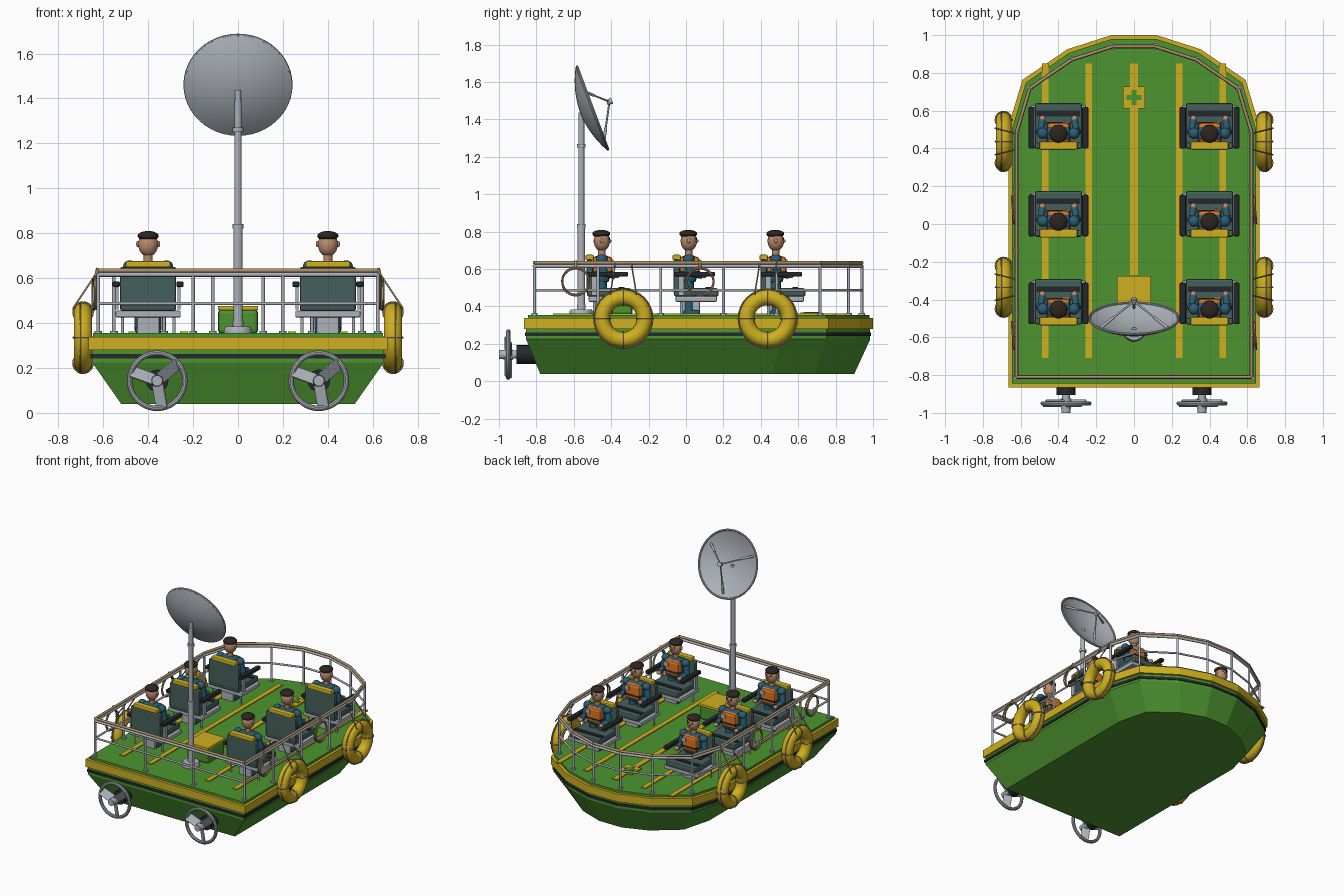
import bpy, bmesh, math
from mathutils import Matrix, Vector

if "Cube" in bpy.data.objects:
    bpy.data.objects.remove(bpy.data.objects["Cube"])


def material(name, r, g, b):
    m = bpy.data.materials.new(name)
    m.diffuse_color = (r, g, b, 1)
    m.use_nodes = True
    m.node_tree.nodes["Principled BSDF"].inputs["Base Color"].default_value = m.diffuse_color
    return m


GREEN = material("hull_green", .075, .30, .03)
YELLOW = material("safety_yellow", .62, .43, .015)
GREY = material("metal_grey", .42, .45, .49)
BLACK = material("rubber_black", .018, .022, .024)
SEAT = material("seat_green", .06, .115, .105)
ORANGE = material("vest_orange", .75, .18, .015)
BLUE = material("clothes_blue", .025, .11, .17)
SKIN = material("skin", .50, .26, .155)
ROPE = material("rope_tan", .40, .28, .14)
HAIR = material("hair_brown", .027, .018, .014)


def finish(bm, name, mat, smooth=True):
    bmesh.ops.recalc_face_normals(bm, faces=bm.faces)
    me = bpy.data.meshes.new(name)
    bm.to_mesh(me)
    bm.free()
    me.materials.append(mat)
    if smooth:
        me.shade_smooth()
        me.set_sharp_from_angle(angle=math.radians(35))
    ob = bpy.data.objects.new(name, me)
    bpy.context.collection.objects.link(ob)
    return ob


def box(name, c, s, mat, bevel=0, rot=None):
    bm = bmesh.new()
    bmesh.ops.create_cube(bm, size=1, matrix=Matrix.Diagonal((*s, 1)))
    if bevel:
        bmesh.ops.bevel(bm, geom=bm.edges[:], offset=bevel, segments=2, affect='EDGES', profile=.5)
    bm.transform(Matrix.Translation(c) @ (rot or Matrix()))
    return finish(bm, name, mat, False)


def tube(name, pts, r, mat, closed=False, r2=None, seg=12):
    bm = bmesh.new()
    pts = [Vector(p) for p in pts]
    ends = pts[1:] + pts[:1] if closed else pts[1:]
    for a, b in zip(pts, ends):
        d = b - a
        m = Matrix.Translation((a + b) / 2) @ d.to_track_quat('Z', 'Y').to_matrix().to_4x4()
        bmesh.ops.create_cone(bm, cap_ends=True, segments=seg, radius1=r,
                              radius2=r if r2 is None else r2, depth=d.length, matrix=m)
    return finish(bm, name, mat)


def ball(name, c, s, mat):
    bm = bmesh.new()
    bmesh.ops.create_uvsphere(bm, u_segments=18, v_segments=12, radius=1,
                              matrix=Matrix.Translation(c) @ Matrix.Diagonal((*s, 1)))
    return finish(bm, name, mat)


def lathe(name, c, axis, profile, mat, seg=32, loop=False):
    """Revolve (radius, height) points around an axis."""
    bm = bmesh.new()
    rings = [[bm.verts.new((r * math.cos(2 * math.pi * i / seg), r * math.sin(2 * math.pi * i / seg), h))
              for i in range(seg)] for r, h in profile]
    for a, b in zip(rings, rings[1:] + (rings[:1] if loop else [])):
        for i in range(seg):
            j = (i + 1) % seg
            bm.faces.new((a[i], a[j], b[j], b[i]))
    bm.transform(Matrix.Translation(c) @ Vector(axis).to_track_quat('Z', 'Y').to_matrix().to_4x4())
    return finish(bm, name, mat)


def torus(name, c, axis, R, r, mat, seg=32, sides=10):
    angs = [2 * math.pi * k / sides for k in range(sides)]
    return lathe(name, c, axis, [(R + r * math.cos(t), r * math.sin(t)) for t in angs], mat, seg, True)


def outline(w, yb, yf):
    """Boat plan shape: square stern and faceted bow."""
    half = [(1, 0), (1, .74), (.888, .873), (.53, .96), (.18, 1)]
    half = [(x * w, yb + y * (yf - yb)) for x, y in half]
    return half + [(-x, y) for x, y in reversed(half)]


def loft(name, layers, mat):
    """Stack of plan outlines: (z, half width, stern y, bow y)."""
    bm = bmesh.new()
    rings = [[bm.verts.new((x, y, z)) for x, y in outline(w, yb, yf)] for z, w, yb, yf in layers]
    for a, b in zip(rings, rings[1:]):
        for i in range(len(a)):
            j = (i + 1) % len(a)
            bm.faces.new((a[i], a[j], b[j], b[i]))
    bm.faces.new(rings[0])
    bm.faces.new(rings[-1])
    return finish(bm, name, mat, False)


# Hull and deck
loft("lower_hull", [(.04, .52, -.78, .90), (.225, .65, -.855, .985), (.285, .65, -.855, .985)], GREEN)
loft("rubber_strip", [(.242, .657, -.86, .99), (.262, .657, -.86, .99)], BLACK)
loft("yellow_gunwale", [(.28, .665, -.865, 1.0), (.338, .665, -.865, 1.0)], YELLOW)
loft("deck", [(.33, .645, -.845, .98), (.355, .645, -.845, .98)], GREEN)

# Deck stripes, first aid hatch and locker
for x in (-.47, -.24, .24, .47):
    box("deck_stripe", (x, .07, .357), (.036, 1.56, .009), YELLOW)
box("deck_stripe", (0, .29, .357), (.042, 1.12, .009), YELLOW)
box("hatch_plate", (0, .67, .363), (.115, .115, .009), YELLOW)
box("hatch_cross", (0, .67, .367), (.08, .028, .009), GREEN)
box("hatch_cross", (0, .67, .367), (.028, .08, .009), GREEN)
box("locker", (0, -.385, .407), (.18, .20, .11), GREEN, .018)
box("locker_lid", (0, -.38, .467), (.18, .21, .02), YELLOW, .004)

# Railing
plan = outline(.622, -.81, .94)
for z, r, m in ((.487, .007, GREY), (.616, .010, GREY), (.634, .009, ROPE)):
    tube("rail", [(x, y, z) for x, y in plan], r, m, True)
posts = plan + [(s * .622, y) for s in (-1, 1) for y in (-.47, -.135, .2)] + [(-.2, -.81), (.2, -.81)]
for x, y in posts:
    tube("rail_post", [(x, y, .35), (x, y, .62)], .008, GREY)
    lathe("post_foot", (x, y, .355), (0, 0, 1), [(0.001, .01), (.017, .01), (.017, 0)], GREY, 12)

# Lifebuoys and rope coils
for s in (-1, 1):
    for y in (-.335, .437):
        x, z, R = s * .69, .335, .114
        torus("lifebuoy", (x, y, z), (1, 0, 0), R, .042, YELLOW, 40, 14)
        for k in range(4):
            a = k * math.pi / 2
            ca, sa = math.cos(a), math.sin(a)
            torus("buoy_band", (x, y + R * ca, z + R * sa), (0, -sa, ca), .043, .005, ROPE, 20, 6)
        torus("buoy_rope", (x + s * .012, y, z), (1, 0, 0), .157, .004, ROPE, 32, 6)
        for d in (-.07, .07):
            tube("buoy_tie", [(s * .622, y + d * .6, .634), (s * .735, y + d, .465)], .004, ROPE)
    for y in (-.59, .075):
        for k in range(2):
            torus("rope_coil", (s * (.632 + .01 * k), y, .535 - .004 * k), (1, .08 * k, 0), .072, .0055, ROPE, 32, 6)
        tube("coil_tie", [(s * .635, y, .60), (s * .625, y, .645)], .007, ROPE)

# Mast
lathe("mast_base", (0, -.56, .355), (0, 0, 1), [(.001, .03), (.055, .03), (.062, .02), (.062, 0)], GREY)
tube("mast_lower", [(0, -.56, .36), (0, -.56, .83)], .021, GREY, seg=20)
tube("mast_upper", [(0, -.56, .83), (0, -.56, 1.39)], .016, GREY, seg=20)
for z in (.40, .83, 1.26):
    tube("mast_collar", [(0, -.56, z - .01), (0, -.56, z + .01)], .024, GREY, seg=20)

# Satellite dish: a shallow bowl tilted upward, with a three-legged feed
n = Vector((0, .936, .351))
up = Vector((0, -.351, .936))
side = Vector((1, 0, 0))
dish = Vector((0, -.5, 1.461))
R, depth = .236, .062
radii = [.001] + [R * k / 8 for k in range(1, 9)]
inner = [(r, -depth * (1 - (r / R) ** 2)) for r in radii]
outer = [(r, h - .008) for r, h in reversed(inner)]
lathe("dish", dish, n, inner + outer, GREY, 48)
torus("dish_rim", dish, n, R, .007, GREY, 48, 8)
feed = dish + n * .097
for deg in (60, 180, 300):
    a = math.radians(deg)
    radial = side * math.sin(a) + up * math.cos(a)
    foot = dish + radial * .205 - n * .015
    tube("feed_strut", [foot, feed], .005, GREY)
    tube("strut_sleeve", [foot, foot.lerp(feed, .4)], .008, GREY)
tube("feed_horn", [feed - n * .015, feed + n * .015], .013, GREY, r2=.018)
tube("dish_bracket", [(0, -.56, 1.37), dish - n * .065], .014, GREY)

# Propellers in guard rings
for s in (-1, 1):
    x, y, z = s * .36, -.95, .143
    tube("motor", [(x, -.78, z), (x, -.905, z)], .05, BLACK, seg=20)
    tube("propeller_shaft", [(x, -.90, z), (x, -.975, z)], .022, GREY, seg=16)
    tube("propeller_hub", [(x, -.925, z), (x, -1.0, z)], .028, GREY, r2=.024, seg=16)
    torus("guard_ring", (x, y, z), (0, 1, 0), .123, .012, GREY, 40)
    for k in range(3):
        rot = (Matrix.Rotation(math.radians(120 * k + 50), 4, 'Y') @ Matrix.Translation((0, 0, .07))
               @ Matrix.Rotation(math.radians(35), 4, 'Z'))
        box("propeller_blade", (x, y, z), (.06, .009, .105), GREY, .003, rot)


def chair(x, y):
    box("seat_base", (x, y + .01, .44), (.29, .22, .03), GREY, .006)
    box("seat_pedestal", (x, y - .02, .39), (.10, .10, .08), GREY, .006)
    box("seat_cushion", (x, y + .01, .475), (.25, .24, .045), SEAT, .012)
    box("lap_belt", (x, y + .075, .499), (.23, .03, .008), BLACK)
    box("backrest", (x, y - .095, .56), (.25, .035, .18), SEAT, .01)
    box("headrest", (x, y - .095, .662), (.20, .045, .03), YELLOW, .008)
    for s in (-1, 1):
        box("armrest", (x + s * .142, y, .573), (.032, .22, .025), BLACK, .006)
        box("armrest_post", (x + s * .138, y - .07, .515), (.014, .03, .11), GREY)
        tube("chair_leg", [(x + s * .115, y - .07, .355), (x + s * .115, y - .07, .43)], .007, GREY)


def passenger(x, y):
    box("torso", (x, y, .60), (.13, .085, .15), BLUE, .025)
    box("life_vest", (x, y + .004, .61), (.122, .105, .115), ORANGE, .018)
    box("vest_pocket", (x + .04, y + .058, .635), (.035, .009, .03), GREY)
    box("vest_belt", (x, y + .003, .585), (.126, .112, .012), BLACK)
    for s in (-1, 1):
        ball("shoulder", (x + s * .082, y, .652), (.03, .03, .027), BLUE)
        tube("upper_arm", [(x + s * .085, y, .65), (x + s * .098, y + .01, .575)], .022, BLUE)
        tube("forearm", [(x + s * .098, y, .58), (x + s * .085, y + .07, .565)], .018, BLUE)
        ball("hand", (x + s * .085, y + .078, .565), (.016, .018, .014), SKIN)
        tube("leg", [(x + s * .033, y, .55), (x + s * .033, y, .37)], .027, BLUE)
        box("shoe", (x + s * .033, y + .015, .368), (.05, .085, .025), BLUE, .006)
        ball("ear", (x + s * .046, y, .752), (.008, .01, .014), SKIN)
        ball("eye", (x + s * .017, y + .04, .763), (.006, .004, .006), HAIR)
    tube("neck", [(x, y, .66), (x, y, .72)], .02, SKIN)
    ball("head", (x, y, .75), (.045, .044, .054), SKIN)
    ball("nose", (x, y + .045, .75), (.006, .008, .008), SKIN)
    ball("hair", (x, y - .003, .788), (.048, .048, .022), HAIR)


# Two rows of seated passengers
for x in (-.4, .4):
    for y in (-.42, .045, .51):
        chair(x, y)
        passenger(x, y - .03)
